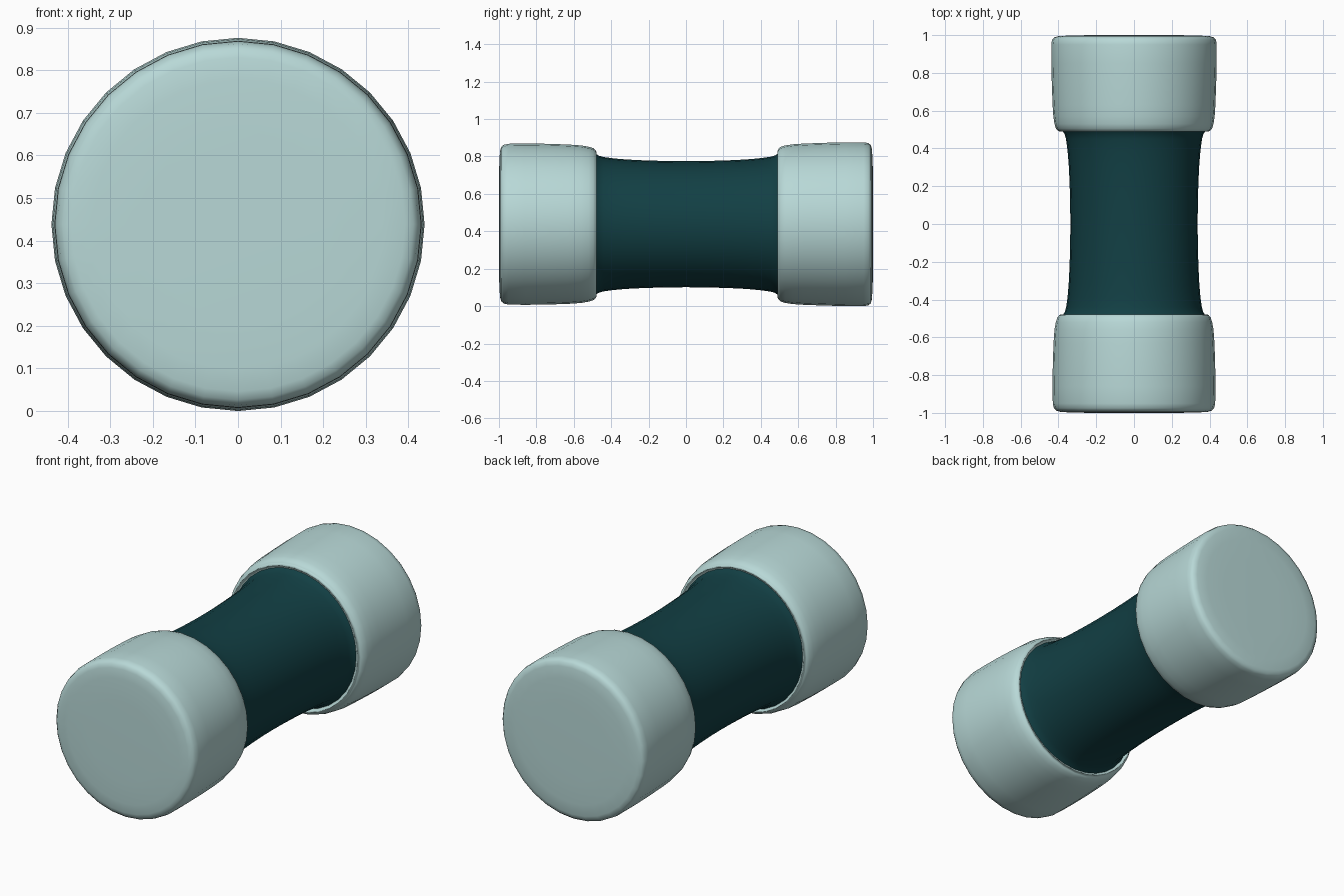
import bpy, bmesh, math

if "Cube" in bpy.data.objects:
    bpy.data.objects.remove(bpy.data.objects["Cube"])

SIDES = 32
AXIS_Z = 0.438


def material(name, color):
    m = bpy.data.materials.new(name)
    m.diffuse_color = color
    m.use_nodes = True
    m.node_tree.nodes["Principled BSDF"].inputs["Base Color"].default_value = m.diffuse_color
    return m


def lathe(name, profile, mat, close_end=False):
    """Revolve (y, radius) points around the lengthwise axis."""
    bm = bmesh.new()
    rings = []
    for y, r in profile:
        rings.append([bm.verts.new((r * math.sin(2 * math.pi * i / SIDES), y,
                                    AXIS_Z + r * math.cos(2 * math.pi * i / SIDES)))
                      for i in range(SIDES)])
    for a, b in zip(rings, rings[1:]):
        for i in range(SIDES):
            j = (i + 1) % SIDES
            bm.faces.new((a[i], a[j], b[j], b[i]))
    if close_end:
        bm.faces.new(rings[-1])
    # Face outward from the axis on the sides, along y on the end disc
    for f in bm.faces:
        f.normal_update()
        c = f.calc_center_median()
        if len(f.verts) > 4:
            out = f.normal.y * c.y
        else:
            mid = profile[0][0]
            out = (f.normal.x * c.x + f.normal.z * (c.z - AXIS_Z)
                   + f.normal.y * (c.y - mid) * 0.01)
        if out < 0:
            f.normal_flip()
    me = bpy.data.meshes.new(name)
    bm.to_mesh(me)
    bm.free()
    me.materials.append(mat)
    for p in me.polygons:
        p.use_smooth = True
    ob = bpy.data.objects.new(name, me)
    bpy.context.collection.objects.link(ob)
    return ob


dark = material("dark_teal", (0.006, 0.05, 0.058, 1))
pale = material("pale_teal", (0.48, 0.69, 0.68, 1))

# Waisted middle body
lathe("middle_body", [
    (-0.48, 0.375), (-0.465, 0.366), (-0.44, 0.359), (-0.39, 0.352),
    (-0.32, 0.346), (-0.22, 0.341), (-0.11, 0.338), (0, 0.337),
    (0.11, 0.338), (0.22, 0.341), (0.32, 0.346), (0.39, 0.352),
    (0.45, 0.360), (0.475, 0.367), (0.49, 0.377)], dark)

# Front cap, slightly slimmer
lathe("front_cap", [
    (-0.48, 0.375), (-0.479, 0.388), (-0.483, 0.396), (-0.495, 0.406),
    (-0.52, 0.414), (-0.56, 0.421), (-0.63, 0.426), (-0.75, 0.430),
    (-0.86, 0.431), (-0.95, 0.430), (-0.975, 0.424), (-0.988, 0.412),
    (-0.994, 0.392), (-0.998, 0.34), (-1.0, 0.22)], pale, True)

# Rear cap
lathe("rear_cap", [
    (0.49, 0.377), (0.489, 0.392), (0.494, 0.402), (0.505, 0.413),
    (0.53, 0.421), (0.57, 0.427), (0.63, 0.431), (0.74, 0.435),
    (0.85, 0.438), (0.95, 0.438), (0.975, 0.434), (0.988, 0.423),
    (0.994, 0.402), (0.998, 0.34), (1.0, 0.22)], pale, True)
